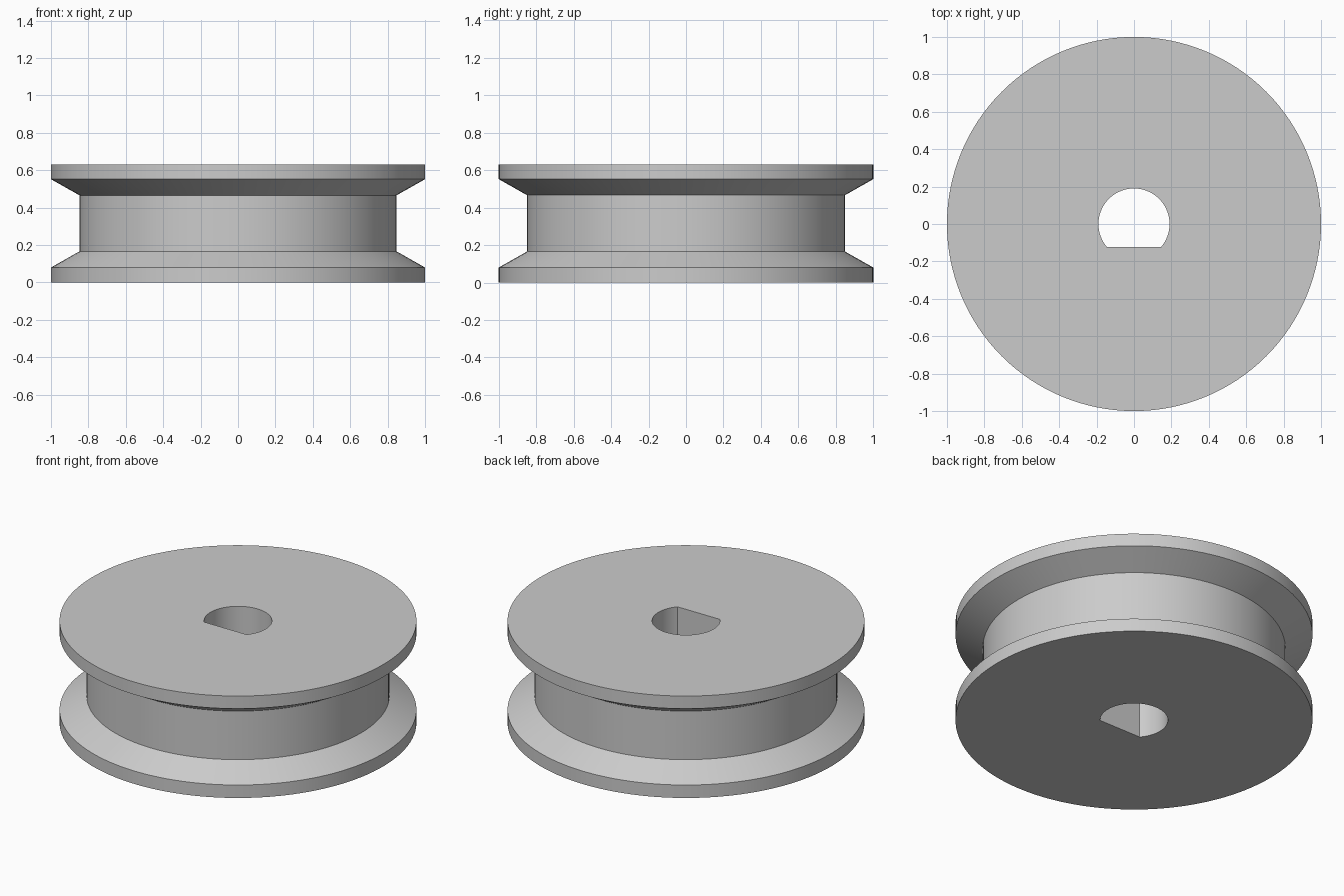
import bpy
import bmesh
from math import asin, cos, sin, pi, radians

if "Cube" in bpy.data.objects:
    bpy.data.objects.remove(bpy.data.objects["Cube"])

SEGMENTS = 128
BORE_RADIUS, FLAT_Y = 0.19, -0.123
# Outer profile of the pulley as (radius, height), bottom to top
PROFILE = [(1, 0), (1, 0.08), (0.848, 0.166), (0.848, 0.466), (1, 0.552), (1, 0.63)]
HEIGHT = PROFILE[-1][1]


def add_ring(bm, points, z):
    return [bm.verts.new((x, y, z)) for x, y in points]


def bridge(bm, lower, upper):
    n = len(lower)
    for i in range(n):
        j = (i + 1) % n
        bm.faces.new((lower[i], lower[j], upper[j], upper[i]))


def ring_edges(bm, ring):
    return [bm.edges.get((v, ring[i - 1])) for i, v in enumerate(ring)]


bm = bmesh.new()

# Rims, sloped flanges and belt groove
circle = [(cos(2 * pi * i / SEGMENTS), sin(2 * pi * i / SEGMENTS)) for i in range(SEGMENTS)]
outer = [add_ring(bm, [(r * x, r * y) for x, y in circle], z) for r, z in PROFILE]
for lower, upper in zip(outer, outer[1:]):
    bridge(bm, lower, upper)

# D-shaped bore: an arc closed by one flat wall
start = asin(FLAT_Y / BORE_RADIUS)
sweep = pi - 2 * start
steps = SEGMENTS // 2
angles = [start + sweep * i / steps for i in range(steps + 1)]
d_shape = [(BORE_RADIUS * cos(a), BORE_RADIUS * sin(a)) for a in angles]
bore = [add_ring(bm, d_shape, z) for z in (0, HEIGHT)]
bridge(bm, *bore)

# Flat end faces around the bore
for rim, hole in ((outer[0], bore[0]), (outer[-1], bore[1])):
    edges = ring_edges(bm, rim) + ring_edges(bm, hole)
    bmesh.ops.triangle_fill(bm, use_beauty=True, use_dissolve=False, edges=edges)
bmesh.ops.recalc_face_normals(bm, faces=bm.faces)

mesh = bpy.data.meshes.new("pulley_wheel")
bm.to_mesh(mesh)
bm.free()
pulley = bpy.data.objects.new("pulley_wheel", mesh)
bpy.context.collection.objects.link(pulley)

# Plain grey finish
grey = bpy.data.materials.new("light_grey")
grey.use_nodes = True
colour = (0.6, 0.6, 0.6, 1)
grey.diffuse_color = colour
grey.node_tree.nodes["Principled BSDF"].inputs["Base Color"].default_value = colour
mesh.materials.append(grey)

# Smooth round walls, crisp corners
bpy.ops.object.select_all(action="DESELECT")
pulley.select_set(True)
bpy.context.view_layer.objects.active = pulley
bpy.ops.object.shade_smooth_by_angle(angle=radians(25))
